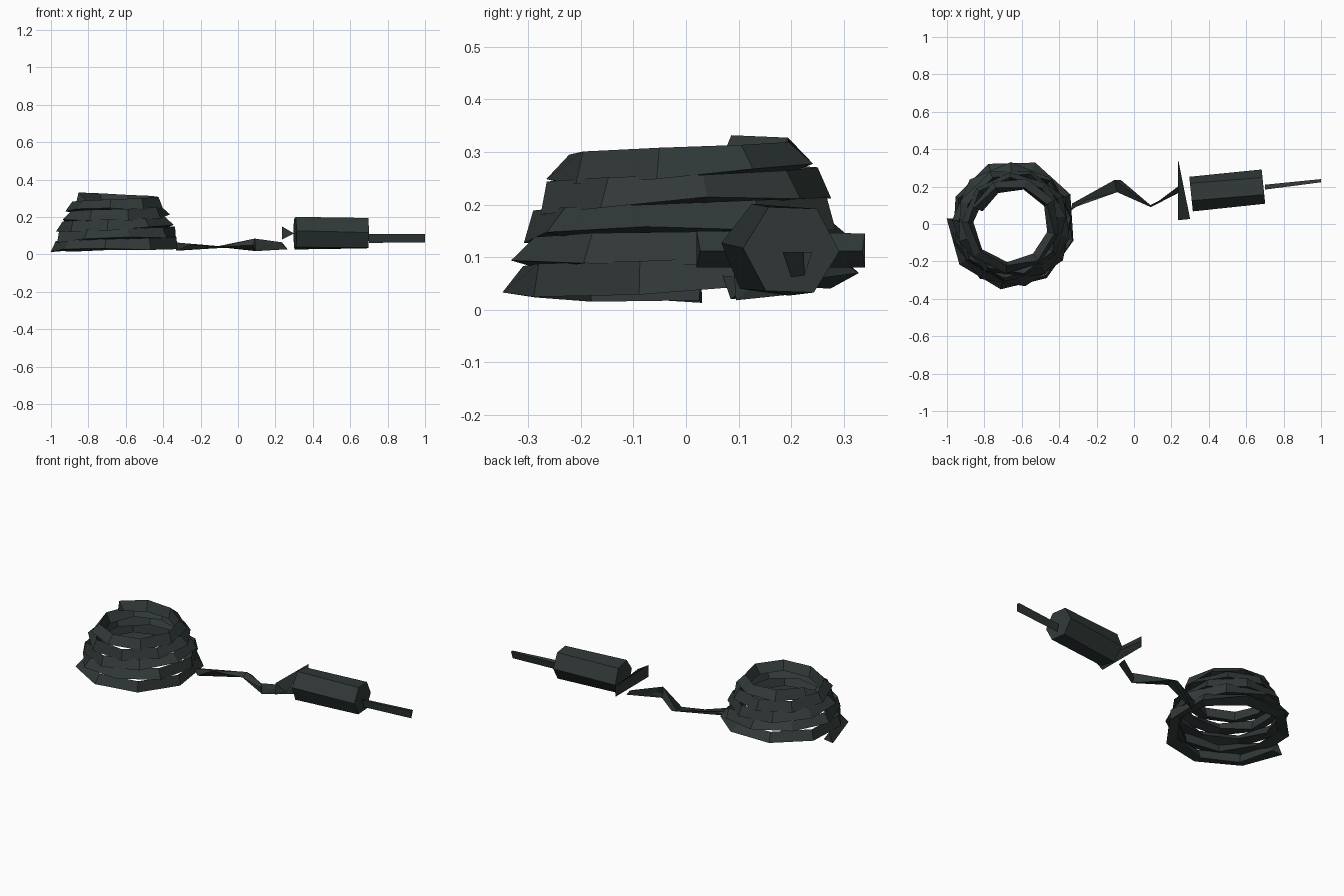
import bpy
import random
from math import sin, cos, pi, radians
from mathutils import Vector

cube = bpy.data.objects.get("Cube")
if cube:
    bpy.data.objects.remove(cube, do_unlink=True)

random.seed(4)
UP = Vector((0, 0, 1))

mat = bpy.data.materials.new("dark_green_grey")
mat.use_nodes = True
colour = (0.030, 0.040, 0.039, 1)
mat.diffuse_color = colour
mat.node_tree.nodes["Principled BSDF"].inputs["Base Color"].default_value = colour


def loft(name, rings):
    """Skin equal-sized rings into a closed, capped tube."""
    n = len(rings[0])
    verts = [tuple(p) for ring in rings for p in ring]
    faces = [tuple(range(n))[::-1],
             tuple((len(rings) - 1) * n + i for i in range(n))]
    for k in range(len(rings) - 1):
        for i in range(n):
            a, b = k * n + i, k * n + (i + 1) % n
            faces.append((a, b, b + n, a + n))
    mesh = bpy.data.meshes.new(name)
    mesh.from_pydata(verts, [], faces)
    mesh.materials.append(mat)
    mesh.update()
    obj = bpy.data.objects.new(name, mesh)
    bpy.context.collection.objects.link(obj)
    # Consistent outward normals
    bpy.context.view_layer.objects.active = obj
    bpy.ops.object.select_all(action='DESELECT')
    obj.select_set(True)
    bpy.ops.object.mode_set(mode='EDIT')
    bpy.ops.mesh.select_all(action='SELECT')
    bpy.ops.mesh.normals_make_consistent(inside=False)
    bpy.ops.object.mode_set(mode='OBJECT')
    return obj


def ring(centre, side, up, radius, sides, turn=0.0):
    """Regular polygon around a centre in the side/up plane."""
    return [centre + radius * (cos(turn + 2 * pi * i / sides) * side
                               + sin(turn + 2 * pi * i / sides) * up)
            for i in range(sides)]


# Coiled cable: a narrowing helix with a three-sided section
TURNS, STEPS = 4.95, 42
hub = Vector((-0.65, 0, 0))
coil = []
for k in range(STEPS + 1):
    t = TURNS * k / STEPS
    a = radians(175) + 2 * pi * t
    out = Vector((cos(a), sin(a), 0))
    r = 0.323 - 0.012 * t - 0.0022 * t * t
    centre = hub + out * r + UP * (0.034 + 0.053 * t)
    twist = radians(-30) + 0.35 * sin(k * 1.3) + random.uniform(-0.15, 0.15)
    coil.append(ring(centre, out, UP, 0.037, 3, twist))
loft("coiled_cable", coil)

# Loose lead: bent strip that pinches and twists at each corner
lead = [
    [(-0.34, 0.07, 0.065), (-0.33, 0.11, 0.055), (-0.33, 0.085, 0.02)],
    [(-0.105, 0.235, 0.045), (-0.09, 0.17, 0.042), (-0.07, 0.235, 0.036)],
    [(0.09, 0.09, 0.085), (0.085, 0.10, 0.05), (0.095, 0.095, 0.018)],
    [(0.235, 0.20, 0.065), (0.235, 0.165, 0.055), (0.265, 0.19, 0.028)],
]
loft("loose_lead", lead)

# Flat wedge where the lead meets the handle
wedge = [
    [(0.235, 0.02, 0.15), (0.235, 0.02, 0.08), (0.30, 0.027, 0.112)],
    [(0.234, 0.34, 0.145), (0.234, 0.34, 0.08), (0.238, 0.335, 0.112)],
]
loft("cable_wedge", wedge)

# Six-sided handle
start, end = Vector((0.305, 0.16, 0.114)), Vector((0.692, 0.20, 0.114))
side = (end - start).cross(UP).normalized()
handle = [ring(start, side, UP, 0.094, 6, radians(8)),
          ring(end, side, UP, 0.092, 6, radians(2))]
loft("handle", handle)

# Thin blade-like tip
tip = [
    [(0.70, 0.184, 0.11), (0.70, 0.21, 0.105), (0.70, 0.20, 0.062)],
    [(1.0, 0.223, 0.11), (1.0, 0.24, 0.11), (1.0, 0.225, 0.065)],
]
loft("tip", tip)
